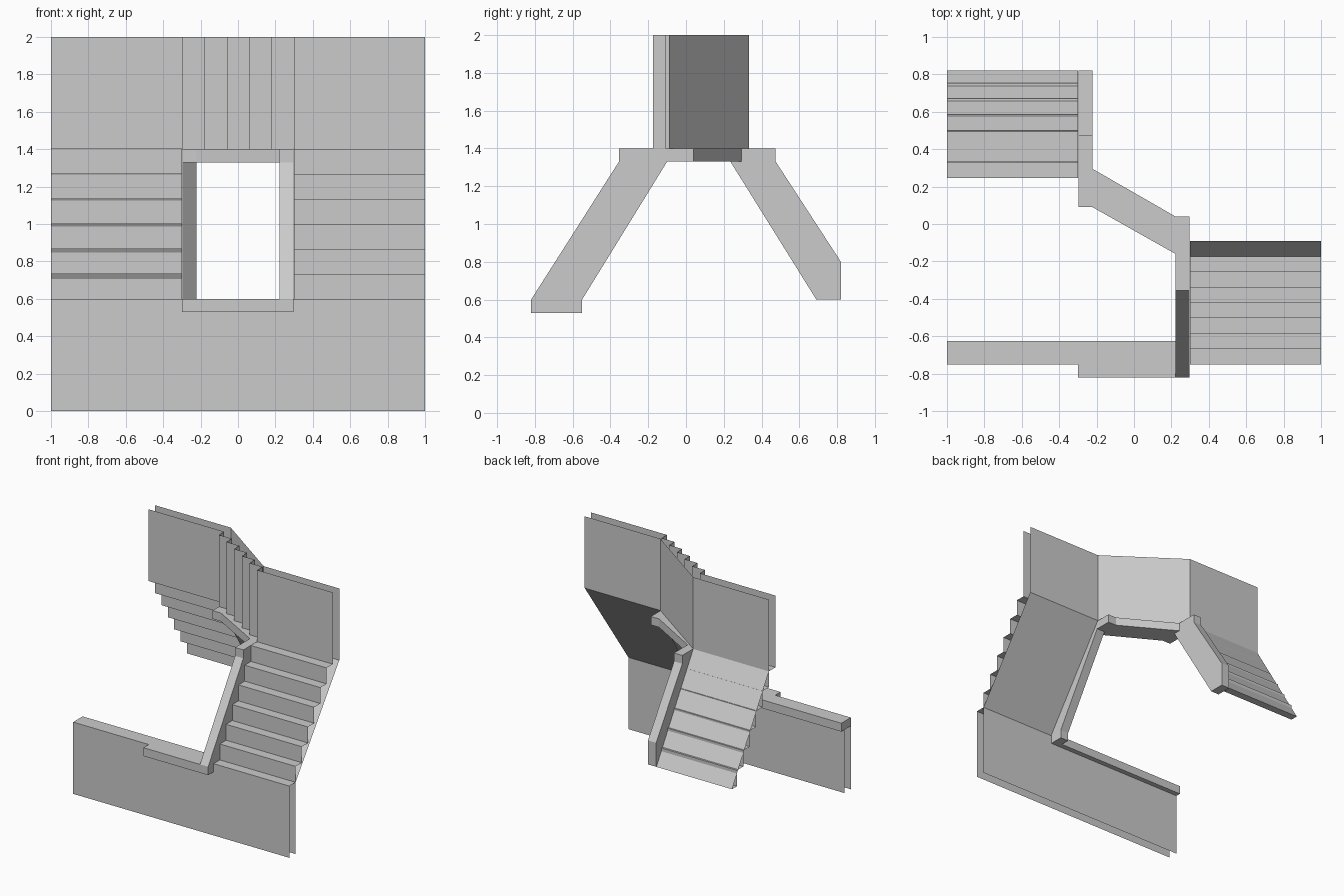
import bpy, bmesh
from mathutils import Vector

if "Cube" in bpy.data.objects:
    bpy.data.objects.remove(bpy.data.objects["Cube"])

RISE = 0.8 / 6


def sheet(name, path, offset):
    """Open thin surface: a 3D polyline swept along an offset."""
    bm = bmesh.new()
    off = Vector(offset)
    a = [bm.verts.new(p) for p in path]
    b = [bm.verts.new(Vector(p) + off) for p in path]
    for i in range(len(path) - 1):
        bm.faces.new((a[i], a[i + 1], b[i + 1], b[i]))
    return finish(name, bm)


def prism(name, outline, offset):
    """Closed solid: a 3D outline extruded along an offset."""
    bm = bmesh.new()
    face = bm.faces.new([bm.verts.new(p) for p in outline])
    ext = bmesh.ops.extrude_face_region(bm, geom=[face], use_keep_orig=True)
    verts = [v for v in ext["geom"] if isinstance(v, bmesh.types.BMVert)]
    bmesh.ops.translate(bm, vec=offset, verts=verts)
    bmesh.ops.recalc_face_normals(bm, faces=bm.faces)
    return finish(name, bm)


def finish(name, bm):
    me = bpy.data.meshes.new(name)
    bm.to_mesh(me)
    bm.free()
    ob = bpy.data.objects.new(name, me)
    bpy.context.collection.objects.link(ob)
    return ob


def at_x(x, pts):
    return [(x, y, z) for y, z in pts]


def at_z(z, pts):
    return [(x, y, z) for x, y in pts]


# Lower wall: front and back skins
sheet("lower_wall_front", at_x(-1, [(-0.75, 0.6), (-0.75, 0)]), (2, 0, 0))
sheet("lower_wall_back", at_x(-1, [(-0.667, 0), (-0.667, 0.6)]), (2, 0, 0))

# Right stair: seven treads climbing to the upper wall, smooth ramp behind
d = 0.575 / 7
steps = [(-0.75, 0.6)]
for i in range(1, 7):
    y = -0.75 + d * i
    steps += [(y, 0.6 + RISE * (i - 1)), (y, 0.6 + RISE * i)]
steps += [(-0.175, 1.4), (-0.175, 2)]
sheet("right_stair", at_x(0.3, steps[::-1]), (0.7, 0, 0))
sheet("right_ramp", at_x(0.3, [(-0.667, 0.6), (-0.09, 1.4), (-0.09, 2)]), (0.7, 0, 0))

# Left stair: upside-down steps receding below the upper wall
steps = [(0.245, 2), (0.245, 1.4)]
for i in range(1, 7):
    y = 0.245 + 0.085 * i
    steps += [(y, 1.4 - RISE * (i - 1)), (y, 1.4 - RISE * i)]
steps += [(0.82, 0.6), (0.333, 1.4), (0.333, 2)]
sheet("left_stair", at_x(-1, steps), (0.7, 0, 0))

# Middle upper wall: vertical zigzag in front, flat diagonal behind
zigzag = [(-0.3, 0.245)]
for i in range(5):
    y = 0.175 - 0.07 * i
    zigzag += [(-0.3 + 0.12 * i, y), (-0.18 + 0.12 * i, y)]
zigzag.append((0.3, -0.175))
sheet("middle_wall_front", at_z(1.4, zigzag), (0, 0, 0.6))
sheet("middle_wall_back", at_z(1.4, [(0.3, -0.09), (-0.3, 0.333)]), (0, 0, 0.6))

# Trim around the opening: two sloping stringers, lintel and sill
right = [(-0.82, 0.53), (-0.82, 0.6), (-0.355, 1.33), (-0.355, 1.4), (0.04, 1.4),
         (0.04, 1.33), (-0.1, 1.33), (-0.55, 0.6), (-0.55, 0.53)]
left = [(0.82, 0.6), (0.82, 0.8), (0.475, 1.33), (0.475, 1.4), (0.09, 1.4),
        (0.09, 1.33), (0.235, 1.33), (0.69, 0.6)]
prism("right_stringer", at_x(0.222, right), (0.076, 0, 0))
prism("left_stringer", at_x(-0.298, left), (0.076, 0, 0))
prism("lintel", at_z(1.33, [(0.222, -0.16), (0.222, 0.04), (-0.222, 0.295), (-0.222, 0.09)]),
      (0, 0, 0.07))
prism("sill", at_z(0.53, [(-1, -0.75), (-0.3, -0.75), (-0.3, -0.82), (0.222, -0.82),
                          (0.222, -0.625), (-1, -0.625)]), (0, 0, 0.07))
